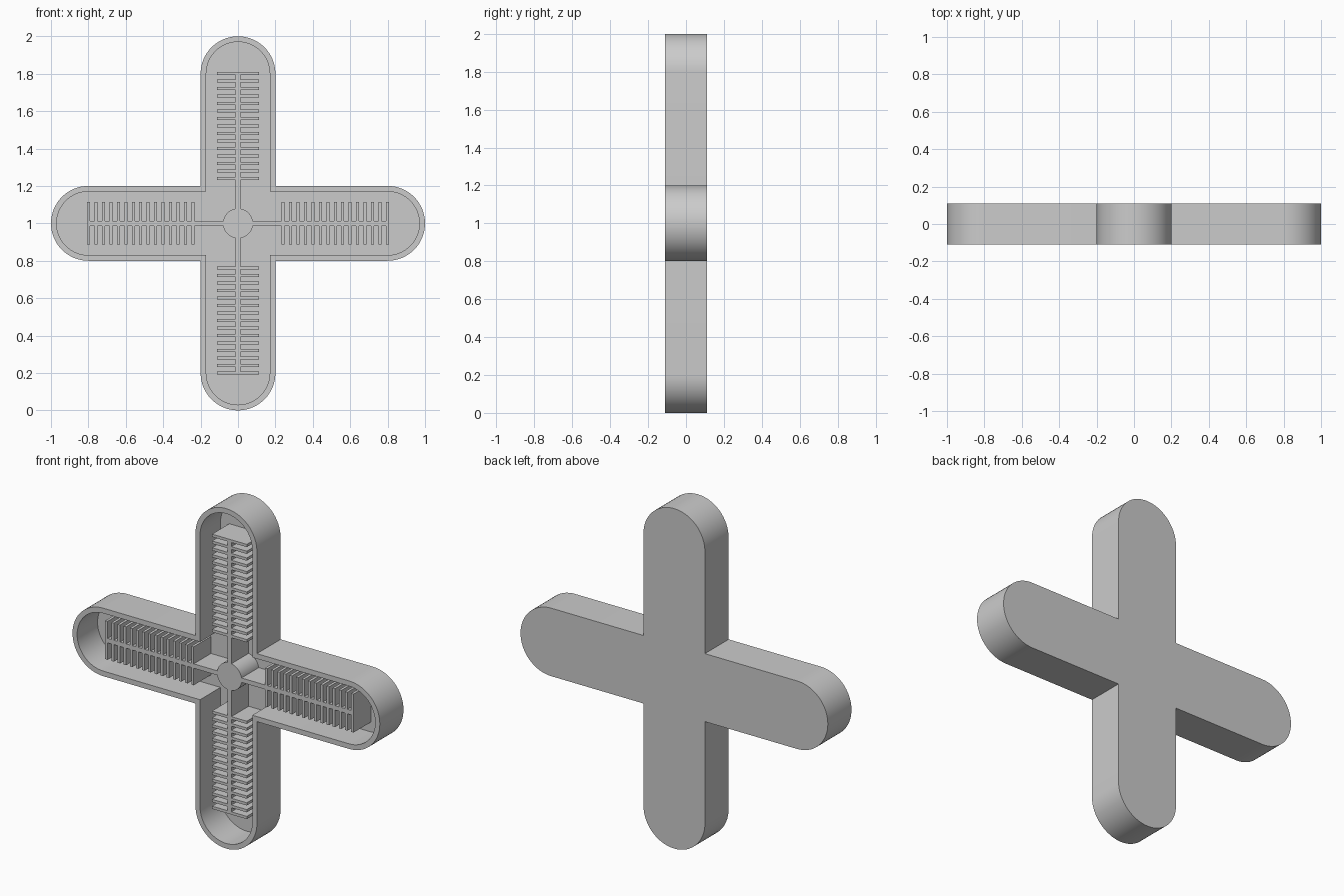
import bpy, bmesh, math

cube = bpy.data.objects.get("Cube")
if cube:
    bpy.data.objects.remove(cube, do_unlink=True)

CENTRE_Z = 1.0
HALF_DEPTH = 0.11
WALL = 0.03
ARM_RADIUS = 0.2
ARM_STRAIGHT = 0.8
ARC_STEPS = 32

grey = bpy.data.materials.new("plain grey")
grey.use_nodes = True
colour = (0.6, 0.6, 0.6, 1)
grey.diffuse_color = colour
grey.node_tree.nodes["Principled BSDF"].inputs["Base Color"].default_value = colour


def four_way(points):
    """Repeat one arm's outline (along, across) around the centre."""
    outline = []
    for c, s in ((1, 0), (0, 1), (-1, 0), (0, -1)):
        outline += [(u * c - v * s, u * s + v * c) for u, v in points]
    return outline


def arc(centre, radius, start, end, steps):
    angles = [start + (end - start) * i / steps for i in range(steps + 1)]
    return [(centre + radius * math.cos(a), radius * math.sin(a)) for a in angles]


def add_loop(bm, outline, y):
    return [bm.verts.new((x, y, z + CENTRE_Z)) for x, z in outline]


def bridge(bm, a, b):
    for i in range(len(a)):
        j = (i + 1) % len(a)
        bm.faces.new((a[i], a[j], b[j], b[i]))


def finish(bm, name):
    bmesh.ops.recalc_face_normals(bm, faces=bm.faces)
    mesh = bpy.data.meshes.new(name)
    bm.to_mesh(mesh)
    bm.free()
    mesh.materials.append(grey)
    obj = bpy.data.objects.new(name, mesh)
    bpy.context.collection.objects.link(obj)
    bpy.ops.object.select_all(action='DESELECT')
    obj.select_set(True)
    bpy.context.view_layer.objects.active = obj
    bpy.ops.object.shade_smooth_by_angle(angle=math.radians(25))
    return obj


def cross_outline(r):
    """Round-ended arm followed by the inside corner of the cross."""
    return four_way(arc(ARM_STRAIGHT, r, -math.pi / 2, math.pi / 2, ARC_STEPS) + [(r, r)])


# Hollow cross-shaped casing, open at the front
bm = bmesh.new()
outer = cross_outline(ARM_RADIUS)
inner = cross_outline(ARM_RADIUS - WALL)
loops = [add_loop(bm, outer, HALF_DEPTH), add_loop(bm, outer, -HALF_DEPTH),
         add_loop(bm, inner, -HALF_DEPTH), add_loop(bm, inner, HALF_DEPTH - WALL)]
for a, b in zip(loops, loops[1:]):
    bridge(bm, a, b)
bm.faces.new(loops[0])
bm.faces.new(loops[-1])
finish(bm, "cross_casing")

# Central hub with a spine and comb of ribs along every arm
HUB_RADIUS = 0.08
SPINE = 0.013
RIB_REACH = 0.113
RIB_HALF = 0.008
RIB_COUNT = 15
side = []
for i in range(RIB_COUNT):
    u = 0.24 + 0.04 * i
    side += [(u - RIB_HALF, SPINE), (u - RIB_HALF, RIB_REACH),
             (u + RIB_HALF, RIB_REACH), (u + RIB_HALF, SPINE)]
side.pop()  # the last rib closes the end of the spine
gap = math.asin(SPINE / HUB_RADIUS)
hub = arc(0, HUB_RADIUS, gap, math.pi / 2 - gap, 12)
arm = [(u, -v) for u, v in side] + side[::-1] + hub

bm = bmesh.new()
front = add_loop(bm, four_way(arm), WALL - HALF_DEPTH)
back = add_loop(bm, four_way(arm), HALF_DEPTH - WALL / 2)
bridge(bm, front, back)
bm.faces.new(front)
bm.faces.new(back)
finish(bm, "hub_and_ribs")
